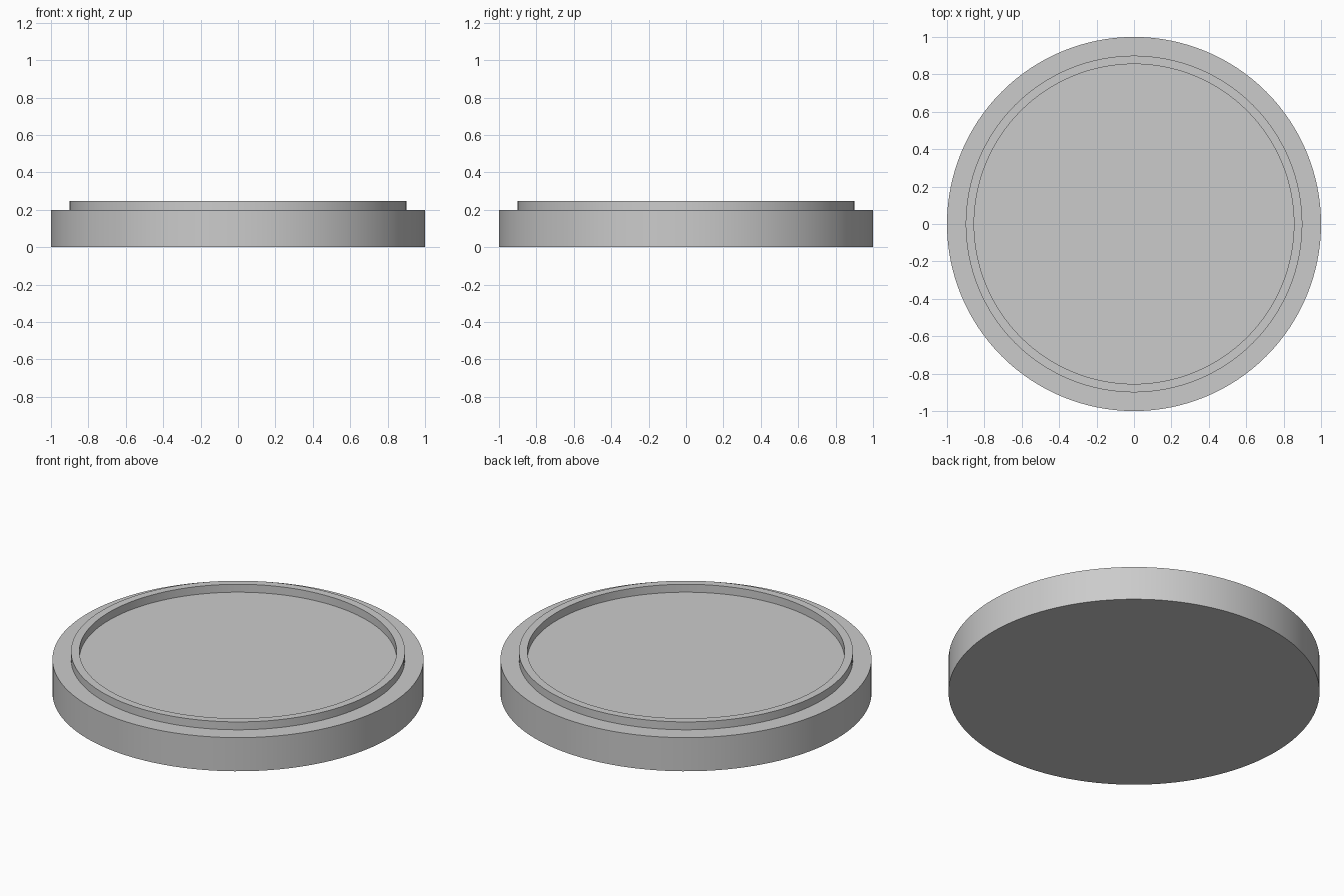
import bpy
import bmesh
import math

if "Cube" in bpy.data.objects:
    bpy.data.objects.remove(bpy.data.objects["Cube"])

SIDES = 128

grey = bpy.data.materials.new("light grey")
grey.diffuse_color = (0.6, 0.6, 0.6, 1)
grey.use_nodes = True
grey.node_tree.nodes["Principled BSDF"].inputs["Base Color"].default_value = grey.diffuse_color


def lathe(name, profile):
    """Spin an (r, z) profile that starts and ends on the axis."""
    bm = bmesh.new()
    rings = []
    for r, z in profile:
        if r == 0:
            rings.append([bm.verts.new((0, 0, z))] * SIDES)
        else:
            rings.append([bm.verts.new((r * math.cos(2 * math.pi * i / SIDES),
                                        r * math.sin(2 * math.pi * i / SIDES), z))
                          for i in range(SIDES)])
    for low, high in zip(rings, rings[1:]):
        for i in range(SIDES):
            j = (i + 1) % SIDES
            corners = dict.fromkeys((low[i], low[j], high[j], high[i]))
            bm.faces.new(list(corners))
    bmesh.ops.recalc_face_normals(bm, faces=bm.faces)
    mesh = bpy.data.meshes.new(name)
    bm.to_mesh(mesh)
    bm.free()
    mesh.materials.append(grey)
    obj = bpy.data.objects.new(name, mesh)
    bpy.context.collection.objects.link(obj)
    bpy.context.view_layer.objects.active = obj
    obj.select_set(True)
    bpy.ops.object.shade_smooth_by_angle(angle=math.radians(30))
    return obj


# Round lid: thick disc, raised lip and the shallow floor inside the lip
lathe("round_lid", [(0, 0), (1, 0), (1, 0.2), (0.9, 0.2), (0.9, 0.247),
                    (0.855, 0.247), (0.855, 0.2), (0, 0.2)])
